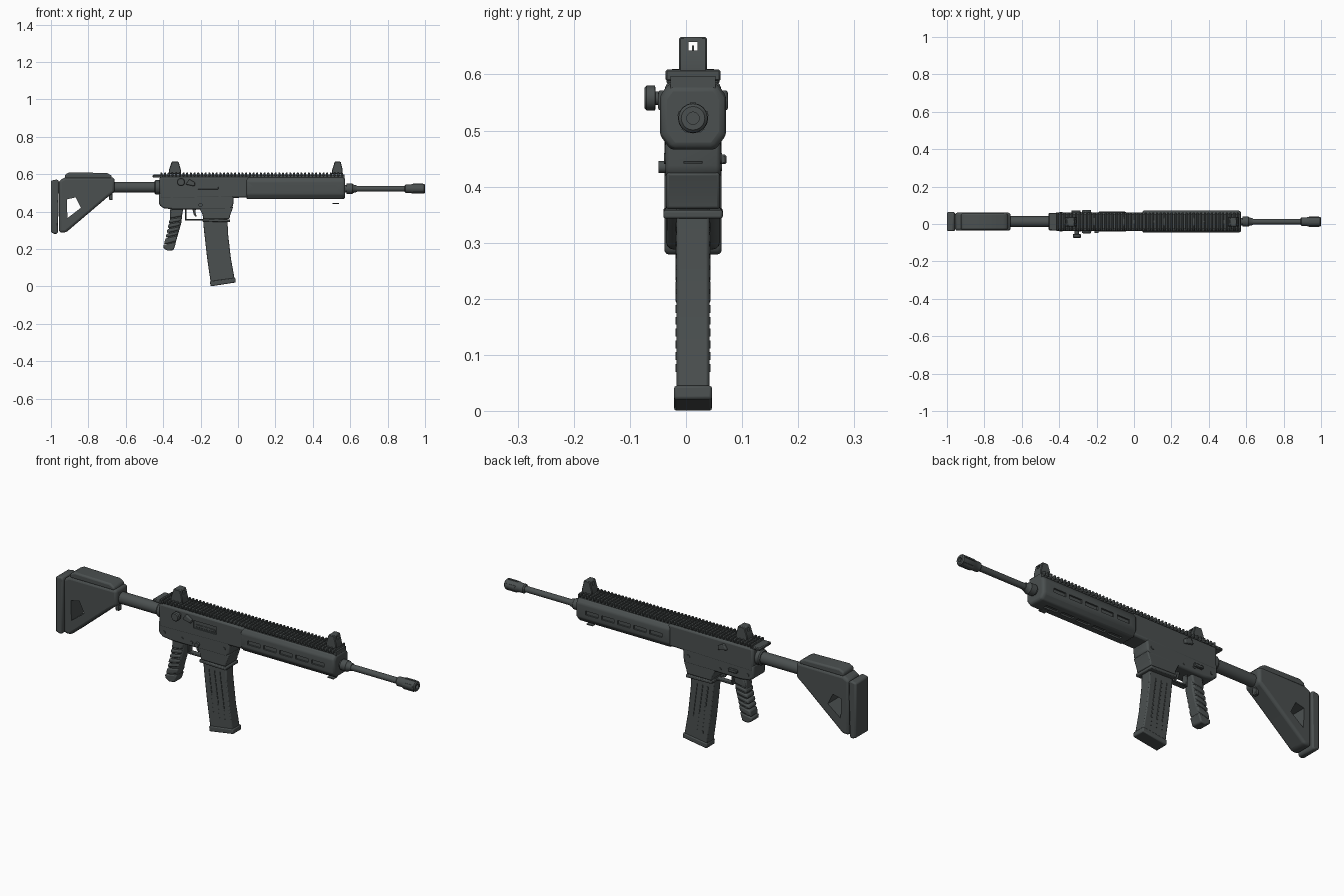
import bpy, bmesh, math
from mathutils import Matrix, Vector

CY = 0.0125   # lateral centre of the body
MAT = bpy.data.materials.new("gunmetal grey")
MAT.diffuse_color = (0.07, 0.08, 0.08, 1)


def finish(name, bm, bevel=0.0, segments=2, helper=False):
    bmesh.ops.recalc_face_normals(bm, faces=bm.faces)
    me = bpy.data.meshes.new(name)
    bm.to_mesh(me)
    bm.free()
    ob = bpy.data.objects.new(name, me)
    bpy.context.collection.objects.link(ob)
    me.materials.append(MAT)
    if helper:
        ob.hide_render = True
        ob.hide_set(True)
        return ob
    bpy.ops.object.select_all(action='DESELECT')
    ob.select_set(True)
    bpy.context.view_layer.objects.active = ob
    bpy.ops.object.shade_smooth_by_angle(angle=math.radians(35))
    if bevel:
        m = ob.modifiers.new("bevel", 'BEVEL')
        m.width, m.segments = bevel, segments
        m.limit_method, m.angle_limit = 'ANGLE', math.radians(30)
    return ob


def add_prism(bm, pts, y0, y1):
    """Side outline (x, z) extruded across y."""
    f = bm.faces.new([bm.verts.new((x, y0, z)) for x, z in pts])
    r = bmesh.ops.extrude_face_region(bm, geom=[f])
    vs = [g for g in r['geom'] if isinstance(g, bmesh.types.BMVert)]
    bmesh.ops.translate(bm, verts=vs, vec=(0, y1 - y0, 0))


def prism(name, pts, half, bevel=0.0, segments=2, helper=False):
    bm = bmesh.new()
    add_prism(bm, pts, CY - half, CY + half)
    return finish(name, bm, bevel, segments, helper)


def boxes(name, items, bevel=0.0, helper=False):
    """Each item is (x0, x1, y0, y1, z0, z1)."""
    bm = bmesh.new()
    for x0, x1, y0, y1, z0, z1 in items:
        add_prism(bm, [(x0, z0), (x1, z0), (x1, z1), (x0, z1)], y0, y1)
    return finish(name, bm, bevel, 1, helper)


def lathe(name, rings, origin, axis, sides=24, bevel=0.0):
    """Rings of (distance, radius) along an axis."""
    bm = bmesh.new()
    rot = Vector((0, 0, 1)).rotation_difference(Vector(axis)).to_matrix()
    loops = []
    for d, r in rings:
        loops.append([bm.verts.new(Vector(origin) + rot @ Vector(
            (r * math.cos(2 * math.pi * i / sides), r * math.sin(2 * math.pi * i / sides), d)))
            for i in range(sides)])
    for a, b in zip(loops, loops[1:]):
        for i in range(sides):
            j = (i + 1) % sides
            bm.faces.new((a[i], a[j], b[j], b[i]))
    bm.faces.new(loops[0][::-1])
    bm.faces.new(loops[-1])
    return finish(name, bm, bevel)


def cut(ob, cutter):
    m = ob.modifiers.new("cut", 'BOOLEAN')
    m.object, m.operation, m.solver = cutter, 'DIFFERENCE', 'EXACT'


X = (1, 0, 0)
ZB = 0.522    # bore height

# Stock: body with window, cheek riser, butt pad, sling stud
stock = prism("stock", [(-0.957, 0.288), (-0.92, 0.288), (-0.70, 0.475), (-0.66, 0.505),
                        (-0.66, 0.582), (-0.925, 0.582), (-0.957, 0.565)], 0.048, 0.013, 3)
cut(stock, prism("stock_window_cutter", [(-0.912, 0.365), (-0.84, 0.42), (-0.868, 0.476),
                                         (-0.915, 0.465)], 0.2, helper=True))
prism("cheek_riser", [(-0.925, 0.575), (-0.675, 0.575), (-0.675, 0.592), (-0.70, 0.606),
                      (-0.90, 0.61), (-0.925, 0.598)], 0.043, 0.010, 3)
prism("butt_pad", [(-1.0, 0.288), (-0.975, 0.278), (-0.963, 0.285), (-0.957, 0.56),
                   (-0.966, 0.572), (-1.0, 0.565)], 0.051, 0.007)
boxes("stock_catch", [(-0.69, -0.67, CY - 0.012, CY + 0.012, 0.462, 0.50)], 0.003)

# Buffer tube and collar
lathe("buffer_tube", [(0, 0.029), (0.26, 0.029)], (-0.67, CY, 0.53), X)
lathe("tube_collar", [(0, 0.033), (0.006, 0.038), (0.03, 0.038)], (-0.446, CY, 0.53), X)

# Upper receiver, lower receiver, magazine well
receiver = prism("upper_receiver", [(-0.42, 0.465), (0.06, 0.475), (0.06, 0.586), (-0.42, 0.586)],
                 0.050, 0.010, 2)
cut(receiver, boxes("port_cutter", [(-0.225, -0.095, -0.06, CY - 0.044, 0.512, 0.55)], helper=True))
boxes("bolt_cover", [(-0.215, -0.105, CY - 0.046, CY, 0.518, 0.532)], 0.002)
prism("lower_receiver", [(-0.422, 0.50), (-0.422, 0.436), (-0.40, 0.418), (-0.35, 0.412),
                         (-0.04, 0.412), (-0.026, 0.43), (-0.022, 0.50)], 0.049, 0.008)
prism("magazine_well", [(-0.21, 0.425), (-0.19, 0.385), (-0.185, 0.36), (-0.046, 0.36),
                        (-0.042, 0.38), (-0.026, 0.425)], 0.048, 0.005)
prism("magazine_well_lip", [(-0.19, 0.347), (-0.043, 0.343), (-0.043, 0.358), (-0.19, 0.362)],
      0.053, 0.004)

# Controls on the receiver
lathe("bolt_knob", [(0, 0.012), (0.02, 0.012), (0.021, 0.022), (0.036, 0.022), (0.04, 0.018)],
      (-0.305, -0.034, 0.558), (0, -1, 0), 16)
prism("brass_deflector", [(-0.28, 0.545), (-0.232, 0.535), (-0.228, 0.555), (-0.26, 0.573)],
      0.062, 0.004).scale = (1, 1, 1)
for x, z, r in ((-0.39, 0.445, 0.008), (-0.29, 0.44, 0.008), (-0.235, 0.435, 0.007), (-0.055, 0.45, 0.010)):
    lathe("receiver_pin", [(0, r), (0.104, r)], (x, CY - 0.052, z), (0, 1, 0), 12)
lathe("magazine_button", [(0, 0.011), (0.015, 0.011)], (-0.20, -0.034, 0.435), (0, -1, 0), 12)
boxes("selector_lever", [(-0.335, -0.285, CY + 0.045, CY + 0.060, 0.44, 0.457)], 0.003)
boxes("charging_handle", [(-0.456, -0.40, CY - 0.047, CY + 0.047, 0.582, 0.597)], 0.004)

# Trigger guard and trigger
boxes("trigger_guard", [(-0.283, -0.275, CY - 0.015, CY + 0.015, 0.355, 0.42),
                        (-0.283, -0.185, CY - 0.015, CY + 0.015, 0.352, 0.361)], 0.002)
prism("trigger", [(-0.245, 0.42), (-0.237, 0.385), (-0.228, 0.372), (-0.221, 0.376),
                  (-0.228, 0.395), (-0.224, 0.42)], 0.008, 0.002)

# Grip: narrow core wrapped by slanted ridges
prism("grip_core", [(-0.362, 0.42), (-0.294, 0.42), (-0.303, 0.34), (-0.34, 0.21),
                    (-0.385, 0.21), (-0.366, 0.32)], 0.026, 0.008)


def grip_edges(t):
    return (-0.352 - 0.046 * t, 0.418 - 0.203 * t), (-0.290 - 0.043 * t, 0.425 - 0.193 * t)


bands = [0.0, 0.29, 0.42, 0.55, 0.68, 0.80, 0.98]
for a, b in zip(bands, bands[1:]):
    (la, ra), (lb, rb) = grip_edges(a), grip_edges(b - 0.025)
    prism("grip_ridge", [la, lb, rb, ra], 0.031, 0.007)
prism("grip_cap", [(-0.40, 0.222), (-0.398, 0.203), (-0.375, 0.19), (-0.345, 0.194),
                   (-0.331, 0.235)], 0.031, 0.006)

# Magazine with raised studs and a base plate
prism("magazine", [(-0.188, 0.37), (-0.182, 0.30), (-0.165, 0.15), (-0.146, 0.02),
                   (-0.018, 0.04), (-0.038, 0.15), (-0.053, 0.28), (-0.057, 0.37)], 0.029, 0.005)
studs = []
for row in (0.25, 0.5, 0.75):
    for i in range(12):
        z = 0.07 + i * 0.021
        x = -0.152 - 0.125 * (z - 0.05) + 0.125 * row
        for s in (-1, 1):
            y = CY + s * 0.029
            studs.append((x - 0.003, x + 0.003, y - 0.0025, y + 0.0025, z, z + 0.014))
boxes("magazine_studs", studs)
prism("magazine_base", [(-0.147, 0.0), (-0.012, 0.021), (-0.014, 0.046), (-0.15, 0.027)], 0.034, 0.005)

# Handguard: chamfered tube with vent slots on sides and underside
bm = bmesh.new()
section = [(-0.059, 0.492), (-0.040, 0.466), (0.040, 0.466), (0.059, 0.492),
           (0.059, 0.562), (0.044, 0.583), (-0.044, 0.583), (-0.059, 0.562)]
rings = [[bm.verts.new((x, CY + y * k, ZB + (z - ZB) * k)) for y, z in section]
         for x, k in ((0.045, 0.96), (0.052, 1), (0.562, 1), (0.573, 0.88))]
for a, b in zip(rings, rings[1:]):
    for i in range(8):
        bm.faces.new((a[i], a[i - 1], b[i - 1], b[i]))
bm.faces.new(rings[0])
bm.faces.new(rings[-1])
handguard = finish("handguard", bm, 0.006, 2)
slots = []
for i in range(5):
    x0 = 0.085 + i * 0.09
    for s in (-1, 1):
        y = CY + s * 0.059
        slots.append((x0, x0 + 0.07, y - 0.008, y + 0.008, 0.513, 0.533))
    slots.append((x0, x0 + 0.07, CY - 0.01, CY + 0.01, 0.45, 0.474))
cut(handguard, boxes("slot_cutter", slots, helper=True))
boxes("sling_bar", [(0.505, 0.54, CY - 0.017, CY + 0.017, 0.441, 0.446)], 0.001)

# Top rail with cross teeth
boxes("rail_base", [(-0.415, 0.57, CY - 0.040, CY + 0.040, 0.575, 0.597)])
boxes("rail_teeth", [(-0.415 + i * 0.0197, -0.404 + i * 0.0197, CY - 0.049, CY + 0.049, 0.588, 0.609)
                     for i in range(50)], 0.003)

# Iron sights with apertures
for name, x0, x1 in (("rear_sight", -0.37, -0.305), ("front_sight", 0.503, 0.56)):
    w = x1 - x0
    sight = prism(name, [(x0, 0.60), (x1, 0.60), (x1, 0.622), (x1 - 0.2 * w, 0.667),
                         (x0 + 0.25 * w, 0.667), (x0, 0.622)], 0.025, 0.003, 1)
    cut(sight, boxes(name + "_cutter", [(x0 - 0.02, x1 + 0.02, CY - 0.008, CY + 0.008, 0.643, 0.658)],
                     helper=True))
    boxes(name + "_post", [(x0 + 0.45 * w, x0 + 0.55 * w, CY - 0.0015, CY + 0.0015, 0.63, 0.652)])

# Barrel, gas collar and muzzle device
lathe("barrel", [(0, 0.015), (0.39, 0.015)], (0.55, CY, ZB), X)
lathe("barrel_collar", [(0, 0.02), (0.02, 0.02), (0.021, 0.027), (0.052, 0.027), (0.058, 0.022),
                        (0.075, 0.018)], (0.56, CY, ZB), X, 16)
lathe("muzzle_device", [(0, 0.017), (0.006, 0.023), (0.035, 0.023), (0.04, 0.026), (0.105, 0.026),
                        (0.11, 0.021), (0.11, 0.011), (0.08, 0.011)], (0.89, CY, ZB), X, 20)
ribs = bmesh.new()
for i in range(5):
    before = set(ribs.verts)
    add_prism(ribs, [(0.935, ZB + 0.02), (0.99, ZB + 0.02), (0.99, ZB + 0.028), (0.935, ZB + 0.028)],
              CY - 0.005, CY + 0.005)
    bmesh.ops.rotate(ribs, verts=[v for v in ribs.verts if v not in before], cent=(0, CY, ZB),
                     matrix=Matrix.Rotation(i * 2 * math.pi / 5, 3, 'X'))
finish("muzzle_ribs", ribs)
